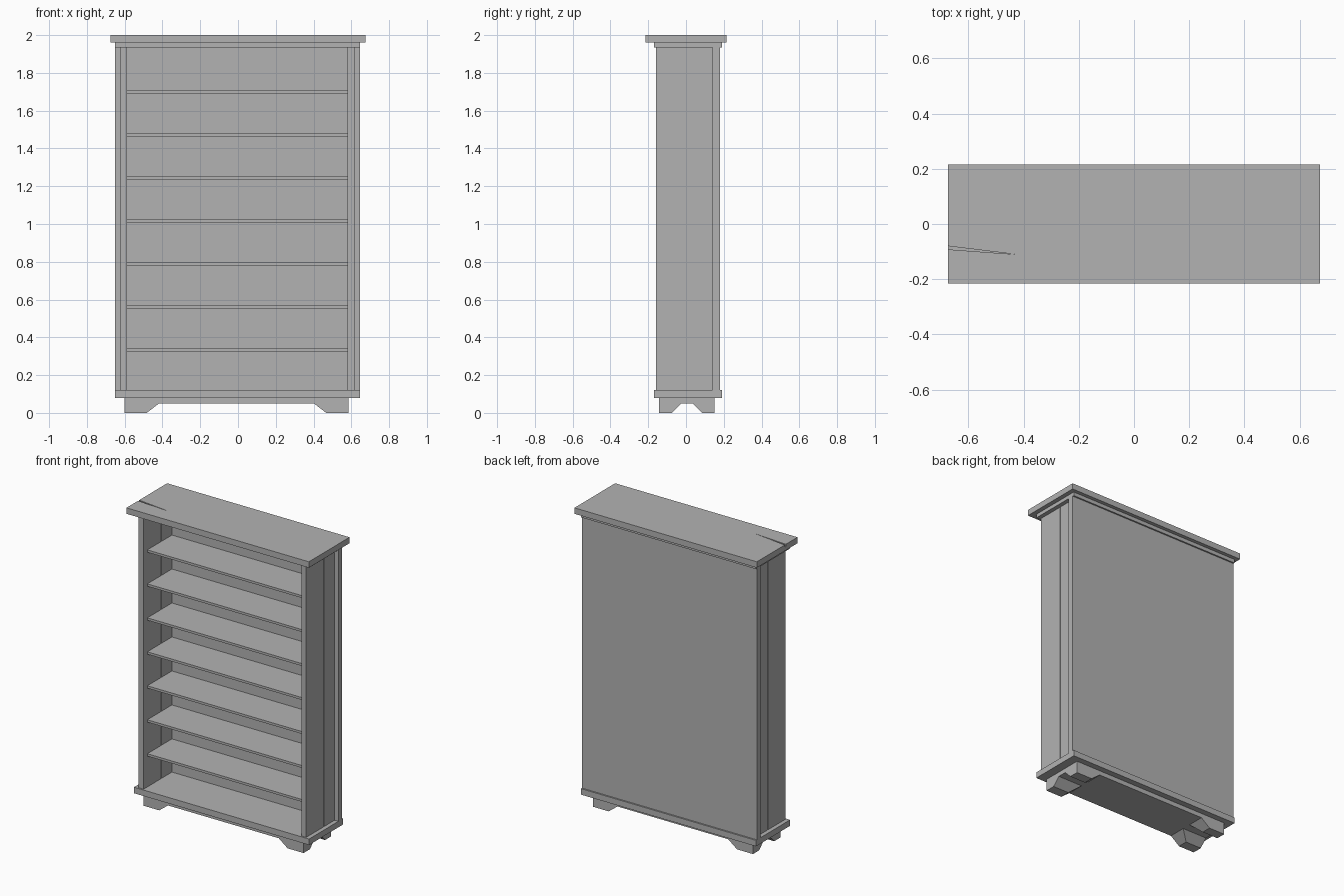
import bpy
import bmesh

if "Cube" in bpy.data.objects:
    bpy.data.objects.remove(bpy.data.objects["Cube"], do_unlink=True)

grey = bpy.data.materials.new("plain_grey")
grey.use_nodes = True
grey.diffuse_color = (0.45, 0.45, 0.45, 1)
grey.node_tree.nodes["Principled BSDF"].inputs["Base Color"].default_value = (0.45, 0.45, 0.45, 1)


def loft(name, bottom, top, z0, z1):
    """Solid between two outlines with equal point counts."""
    bm = bmesh.new()
    low = [bm.verts.new((x, y, z0)) for x, y in bottom]
    high = [bm.verts.new((x, y, z1)) for x, y in top]
    bm.faces.new(low[::-1])
    bm.faces.new(high)
    n = len(low)
    for i in range(n):
        j = (i + 1) % n
        bm.faces.new((low[i], low[j], high[j], high[i]))
    bmesh.ops.recalc_face_normals(bm, faces=bm.faces)
    mesh = bpy.data.meshes.new(name)
    bm.to_mesh(mesh)
    bm.free()
    mesh.materials.append(grey)
    obj = bpy.data.objects.new(name, mesh)
    bpy.context.collection.objects.link(obj)
    return obj


def rect(x0, x1, y0, y1):
    return [(x0, y0), (x1, y0), (x1, y1), (x0, y1)]


def box(name, x0, x1, y0, y1, z0, z1):
    outline = rect(x0, x1, y0, y1)
    return loft(name, outline, outline, z0, z1)


BASE_Z, TOP_Z = 0.12, 1.935
CX = -0.003          # carcass centre
FOOT_CX = -0.008     # plinth centre

# Top board with a thin split in its upper layer
box("top_board", -0.675, 0.675, -0.215, 0.215, 1.96, 1.985)
split_board = [(-0.675, -0.215), (0.675, -0.215), (0.675, 0.215),
               (-0.675, 0.215), (-0.675, -0.08), (-0.43, -0.11), (-0.675, -0.092)]
loft("top_board_surface", split_board, split_board, 1.985, 2.0)

# Mouldings above and below the carcass
box("top_moulding", CX - 0.648, CX + 0.648, -0.17, 0.19, TOP_Z, 1.96)
box("base_board", CX - 0.648, CX + 0.648, -0.17, 0.19, 0.08, BASE_Z)

# Back panel
box("back_panel", CX - 0.648, CX + 0.648, 0.14, 0.18, BASE_Z, TOP_Z)

# Side walls, each a front and rear board with a narrow groove between
for side, s in (("left", 1), ("right", -1)):
    x0, x1 = sorted((CX + s * 0.584, CX + s * 0.62))
    box(side + "_front_side_board", x0, x1, -0.16, 0.022, BASE_Z, TOP_Z)
    box(side + "_rear_side_board", x0, x1, 0.028, 0.14, BASE_Z, TOP_Z)
    box(side + "_groove_core", x0 + 0.006, x1 - 0.006, 0.022, 0.028, BASE_Z, TOP_Z)

# Shelves
for i in range(7):
    z = 0.326 + i * 0.2273
    box(f"shelf_{i + 1}", CX - 0.584, CX + 0.584, -0.12, 0.14, z, z + 0.016)

# Plinth and four feet, tapered on the inward sides
box("plinth", FOOT_CX - 0.593, FOOT_CX + 0.593, -0.143, 0.15, 0.05, 0.08)
for side, s in (("left", 1), ("right", -1)):
    for end, y_out, y_low, y_high in (("front", -0.143, -0.075, -0.025),
                                      ("rear", 0.15, 0.085, 0.035)):
        out = FOOT_CX + s * 0.593
        bottom = rect(out, FOOT_CX + s * 0.475, y_out, y_low)
        top = rect(out, FOOT_CX + s * 0.41, y_out, y_high)
        loft(f"{end}_{side}_foot", bottom, top, 0.0, 0.05)
